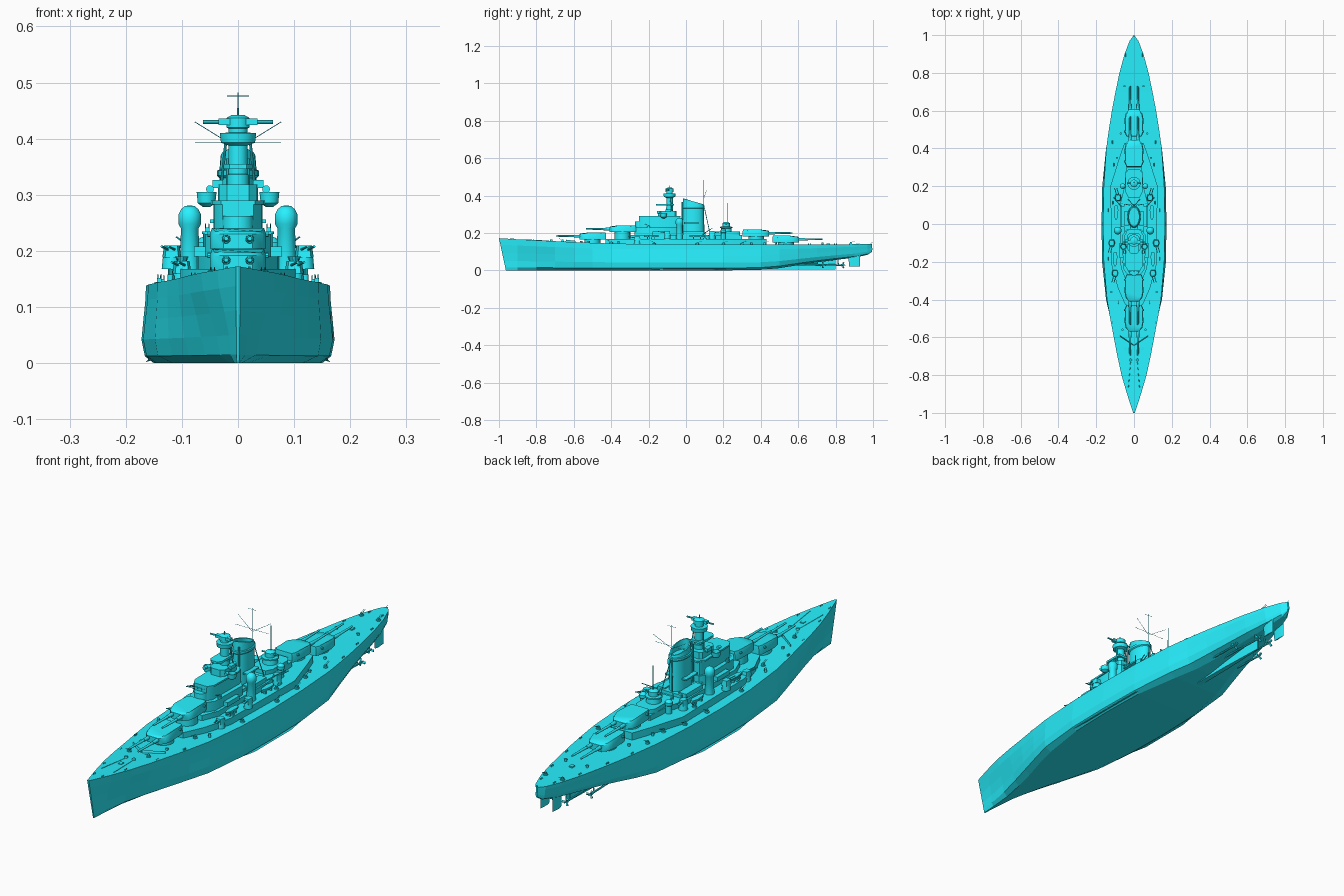
import bpy, bmesh, math
from mathutils import Vector

paint = bpy.data.materials.new("cyan_paint")
paint.diffuse_color = (0.02, 0.88, 1.0, 1)


def finish(name, bm):
    bmesh.ops.recalc_face_normals(bm, faces=bm.faces[:])
    me = bpy.data.meshes.new(name)
    bm.to_mesh(me)
    bm.free()
    me.materials.append(paint)
    ob = bpy.data.objects.new(name, me)
    bpy.context.collection.objects.link(ob)
    return ob


def loft(name, rings):
    """Skin equal-length rings of points and cap both ends."""
    bm = bmesh.new()
    rows = [[bm.verts.new(p) for p in r] for r in rings]
    n = len(rows[0])
    for a, b in zip(rows, rows[1:]):
        for i in range(n):
            bm.faces.new((a[i], a[(i + 1) % n], b[(i + 1) % n], b[i]))
    bm.faces.new(rows[0])
    bm.faces.new(rows[-1])
    return finish(name, bm)


def sym(half):
    return half + [(-x, y) for x, y in reversed(half)]


def prism(name, pts, z0, z1, top=1.0):
    cx = sum(p[0] for p in pts) / len(pts)
    cy = sum(p[1] for p in pts) / len(pts)
    return loft(name, [[(x, y, z0) for x, y in pts],
                       [(cx + (x - cx) * top, cy + (y - cy) * top, z1) for x, y in pts]])


def box(name, x, y, z, sx, sy, sz):
    a, b = sx / 2, sy / 2
    return prism(name, [(x - a, y - b), (x + a, y - b), (x + a, y + b), (x - a, y + b)], z, z + sz)


def rod(name, p0, p1, r0, r1=None, n=8):
    p0, p1 = Vector(p0), Vector(p1)
    q = (p1 - p0).to_track_quat('Z', 'Y')
    ring = lambda c, r: [c + q @ Vector((r * math.cos(2 * math.pi * i / n), r * math.sin(2 * math.pi * i / n), 0))
                         for i in range(n)]
    return loft(name, [ring(p0, r0), ring(p1, r0 if r1 is None else r1)])


def lathe(name, x, y, prof, n=16):
    return loft(name, [[(x + r * math.cos(2 * math.pi * (i + .5) / n),
                         y + r * math.sin(2 * math.pi * (i + .5) / n), z) for i in range(n)] for r, z in prof])


# hull: y, deck half width, bulge half width, bottom half width, bottom z, deck z
stations = [(-1, .004, .003, .002, 0, .172), (-.9, .037, .016, .006, 0, .166), (-.8, .066, .038, .015, 0, .161),
            (-.7, .088, .066, .035, 0, .156), (-.6, .107, .096, .06, 0, .151), (-.5, .126, .124, .09, 0, .147),
            (-.4, .143, .148, .115, 0, .144), (-.2, .16, .169, .145, 0, .14), (0, .164, .172, .15, 0, .138),
            (.2, .16, .168, .145, 0, .138), (.4, .147, .148, .11, .003, .138), (.5, .133, .128, .08, .012, .138),
            (.6, .117, .107, .055, .028, .138), (.7, .098, .086, .04, .043, .138), (.8, .077, .066, .028, .056, .139),
            (.9, .05, .042, .018, .068, .14), (.97, .023, .019, .008, .083, .141), (.995, .004, .004, .003, .1, .142)]
rings = []
for y, d, w, b, z0, z1 in stations:
    h = z1 - z0
    half = [(b, z0), (b * .25 + w * .75 if w < .14 else w * .965, z0 + .09 * h), (w, z0 + .3 * h),
            (w * .6 + d * .4, z0 + .55 * h), (w * .15 + d * .85, z0 + .8 * h), (d, z1)]
    rake = .037 if y < -.95 else 0
    rings.append([(x, y + rake * (1 - (z - z0) / h), z) for x, z in sym(half)])
loft("hull", rings)

# underwater gear
prism("skeg", sym([(.012, .35), (.01, .6), (.003, .8)]), .004, .075)
for s in (-1, 1):
    loft("bilge_keel", [[(s * .15, y, .02), (s * (.15 + .014 * t), y, .014 - .012 * t), (s * .146, y, .008)]
                        for y, t in ((-.26, .1), (-.12, 1), (.12, 1), (.26, .1))])
    loft("rudder", [[(s * .028 + a * t, y, z) for a, y in ((0, .868 + k), (1, .89), (0, .93), (-1, .89))]
                    for z, t, k in ((.02, .003, .004), (.08, .005, 0))])
    for x, y in ((.028, .83), (.065, .72)):
        rod("propeller_shaft", (s * x, y - .25, .035), (s * x, y, .028), .004)
        rod("propeller_hub", (s * x, y, .028), (s * x, y + .022, .028), .006, .002)
        rod("shaft_strut", (s * x, y - .015, .028), (s * x * .8, y - .02, .075), .003)
        for k in range(3):
            a = k * 2.094
            rod("propeller_blade", (s * x, y + .008, .028),
                (s * x + .016 * math.cos(a), y + .012, .028 + .016 * math.sin(a)), .002, .006, 4)

# stepped deckhouses
prism("shelter_deck", sym([(.045, -.43), (.085, -.34), (.118, -.22), (.125, .2), (.075, .36), (.05, .43)]), .13, .168)
prism("upper_deckhouse", sym([(.042, -.3), (.07, -.23), (.075, .1), (.05, .2), (.042, .3)]), .168, .19)
prism("bridge_base", sym([(.03, -.275), (.058, -.235), (.062, -.06), (.04, -.03)]), .19, .23)
prism("bridge_block", sym([(.028, -.25), (.042, -.228), (.044, -.05), (.038, -.035)]), .23, .285)
prism("bridge_platform", sym([(.03, -.25), (.046, -.225), (.05, -.06), (.03, -.03)]), .283, .29)
prism("upper_bridge", sym([(.02, -.15), (.034, -.135), (.036, -.06), (.025, -.05)]), .29, .318)
prism("lookout_platform", sym([(.015, -.16), (.026, -.145), (.026, -.065)]), .346, .355)
for x in (-.018, 0, .018):
    box("bridge_window", x, -.25, .268, .012, .004, .008)
rod("conning_tower", (0, -.245, .19), (0, -.245, .262), .03, .028, 16)

# tower mast with fire control position
lathe("tower_mast", 0, -.088, [(.02, .315), (.02, .336), (.0175, .337), (.0175, .388), (.031, .393), (.033, .41),
                               (.017, .411), (.017, .418), (.021, .42), (.021, .437), (.012, .442)], 16)
box("main_rangefinder", 0, -.095, .424, .07, .016, .012)
rod("rangefinder_arm", (-.062, -.095, .43), (.062, -.095, .43), .0035)
rod("tower_topmast", (0, -.09, .44), (0, -.09, .455), .0015)
for s in (-1, 1):
    rod("tower_strut", (s * .03, -.075, .315), (s * .022, -.085, .392), .0025)
    lathe("searchlight_sponson", s * .056, -.12, [(.006, .278), (.016, .285), (.018, .305), (.015, .305), (.012, .29)])
    rod("searchlight", (s * .05, -.14, .31), (s * .05, -.155, .31), .007, .007, 12)
    box("tower_wing", s * .036, -.095, .312, .018, .03, .014)


# funnel: sloped hollow cap, casing and steam pipes
def funnel_ring(a, b, z, tilt=0):
    return [(a * math.cos(t), .038 + b * math.sin(t), z - tilt * math.sin(t))
            for t in (2 * math.pi * i / 24 for i in range(24))]


loft("funnel", [funnel_ring(.034, .058, .168), funnel_ring(.033, .056, .33), funnel_ring(.037, .06, .334),
                funnel_ring(.037, .06, .343), funnel_ring(.033, .056, .345), funnel_ring(.031, .054, .369, .015),
                funnel_ring(.026, .048, .369, .015), funnel_ring(.026, .048, .34)])
for s in (-1, 1):
    rod("steam_pipe", (s * .018, -.02, .19), (s * .018, -.02, .365), .0035)
    box("funnel_platform", s * .04, .03, .25, .02, .08, .006)
    box("funnel_vent_house", s * .05, .04, .168, .035, .11, .04)
box("funnel_base", 0, .03, .168, .1, .15, .035)

# pole masts with yards
rod("main_mast", (0, .095, .19), (0, .095, .482), .003, .0008)
rod("mast_top_yard", (-.02, .095, .476), (.02, .095, .476), .0006)
rod("signal_yard", (-.077, .095, .393), (.077, .095, .393), .0006)
for s in (-1, 1):
    rod("antenna_spar", (s * .004, .095, .385), (s * .077, .11, .43), .0007)
    rod("mast_leg", (s * .03, .13, .19), (0, .095, .35), .0018)
rod("aft_mast", (0, .22, .25), (0, .22, .36), .002, .001)
rod("ensign_staff", (0, .985, .14), (0, .997, .15), .001)
box("stern_lamp", 0, .99, .108, .008, .016, .012)

# aft control position
prism("aft_deckhouse", sym([(.03, .14), (.045, .17), (.045, .27), (.03, .29)]), .19, .207)
lathe("aft_director", 0, .215, [(.03, .207), (.028, .225), (.034, .227), (.034, .233), (.02, .234), (.02, .252), (.012, .258)])
rod("aft_rangefinder", (-.038, .215, .245), (.038, .215, .245), .0035)


# main turrets: broad flat-backed gunhouse, barbette, twin barrels
def turret(y, z, f):
    plan = sym([(.04, -.072), (.047, -.055), (.05, .02), (.044, .05), (.026, .07)])
    roof = [(x * .93, v * .95 - .002, .037 if v < .04 else .031) for x, v in plan]
    rod("barbette", (0, y, .12), (0, y, z + .003), .042, .042, 20)
    loft("gunhouse", [[(x, y + f * v, z) for x, v in plan], [(x, y + f * v, z + .026) for x, v in plan],
                      [(x, y + f * v, z + h) for x, v, h in roof]])
    rod("turret_rangefinder", (-.054, y - f * .045, z + .026), (.054, y - f * .045, z + .026), .005)
    for x in (-.021, .021):
        rod("barrel_sleeve", (x, y + f * .05, z + .017), (x, y + f * .1, z + .017), .0085, .007, 10)
        rod("main_barrel", (x, y + f * .095, z + .017), (x, y + f * .195, z + .018), .0058, .004, 10)


for y, z, f in ((-.5, .166, -1), (-.34, .204, -1), (.375, .182, 1), (.535, .149, 1)):
    turret(y, z, f)


# twin secondary mount and light gun
def twin_mount(x, y, z, f):
    s = 1 if x > 0 else -1
    rod("secondary_base", (x, y, z - .02), (x, y, z), .018, .016, 12)
    prism("secondary_shield", [(x + a, y + b) for a, b in sym([(.012, -.018), (.017, 0), (.012, .017)])], z, z + .022, .8)
    for d in (-.006, .006):
        rod("secondary_barrel", (x + d, y + f * .01, z + .014), (x + d + s * .012, y + f * .05, z + .02), .0022)


def light_gun(x, y, z, f):
    rod("light_gun_tub", (x, y, z), (x, y, z + .005), .009, .009, 10)
    box("light_gun_mount", x, y, z + .004, .008, .009, .008)
    for d in (-.003, .003):
        rod("light_gun_barrel", (x + d, y, z + .01), (x + d, y + f * .022, z + .018), .0009, None, 6)


for s in (-1, 1):
    for x, y, z, f in ((.1, -.26, .16, -1), (.118, -.1, .188, -1), (.085, .14, .188, 1)):
        twin_mount(s * x, y, z, f)
    # domed anti-aircraft directors on columns
    lathe("director_column", s * .086, -.035, [(.018, .168), (.016, .24), (.0205, .248), (.0205, .265), (.016, .274),
                                               (.009, .28), (.002, .281)])
    lathe("aft_director_dome", s * .06, .2, [(.012, .168), (.012, .2), (.015, .203), (.015, .215), (.008, .223), (.002, .225)])
    for x, y, z, f in ((.14, -.17, .14, -1), (.14, .06, .138, 1), (.135, .2, .138, 1), (.105, .3, .138, 1),
                       (.055, -.2, .23, -1), (.105, -.19, .168, -1), (.11, .1, .168, 1), (.08, -.4, .143, -1),
                       (.045, -.66, .153, -1), (.04, .88, .139, 1), (.115, .42, .138, 1)):
        light_gun(s * x, y, z, f)
    # ship's boats on cradles
    for x, y, z in ((.095, .06, .178), (.1, -.185, .178)):
        loft("boat", [[(s * x + a * w, y + v, z + c) for a, c in ((-1, .012), (-.6, 0), (.6, 0), (1, .012))]
                      for v, w in ((-.04, .002), (-.022, .01), (.015, .012), (.038, .006))])
        for v in (-.02, .018):
            box("boat_cradle", s * x, y + v, z - .012, .016, .005, .013)
    # breakwater, capstans, chains and deck fittings
    loft("breakwater", [[(s * x, y, .15), (s * x, y + .006, .15), (s * x, y + .004, z)]
                        for x, y, z in ((.002, -.645, .164), (.075, -.595, .158))])
    rod("capstan", (s * .018, -.72, .152), (s * .018, -.72, .164), .008, .006, 12)
    rod("anchor_chain", (s * .018, -.73, .157), (s * .03, -.87, .165), .0015, None, 6)
    for x, y in ((.02, -.93), (.05, -.82), (.085, -.66), (.115, -.52), (.12, .53), (.095, .66), (.065, .8), (.03, .92)):
        z = .166 if y < -.85 else .16 if y < -.75 else .15 if y < 0 else .138
        for d in (-.005, .005):
            rod("bollard", (s * x, y + d, z - .006), (s * x, y + d, z + .006), .0025, None, 8)
    for x, y in ((.06, -.56), (.07, .48), (.09, .35), (.05, .73), (.12, -.36)):
        rod("deck_vent", (s * x, y, .135), (s * x, y, .158 if y < 0 else .148), .005, .006, 10)
    box("bridge_side_locker", s * .068, -.14, .19, .02, .08, .018)
    rod("boat_crane", (s * .06, .085, .19), (s * .11, .14, .225), .003, .0015)
for y in (-.78, .76):
    box("deck_hatch", 0, y, .155 if y < 0 else .136, .016, .02, .008)

# smooth the round parts, keep the plated hull faceted
bpy.ops.object.select_all(action='DESELECT')
for ob in bpy.context.collection.objects:
    if ob.name != "hull":
        ob.select_set(True)
        bpy.context.view_layer.objects.active = ob
bpy.ops.object.shade_smooth_by_angle(angle=math.radians(40))
